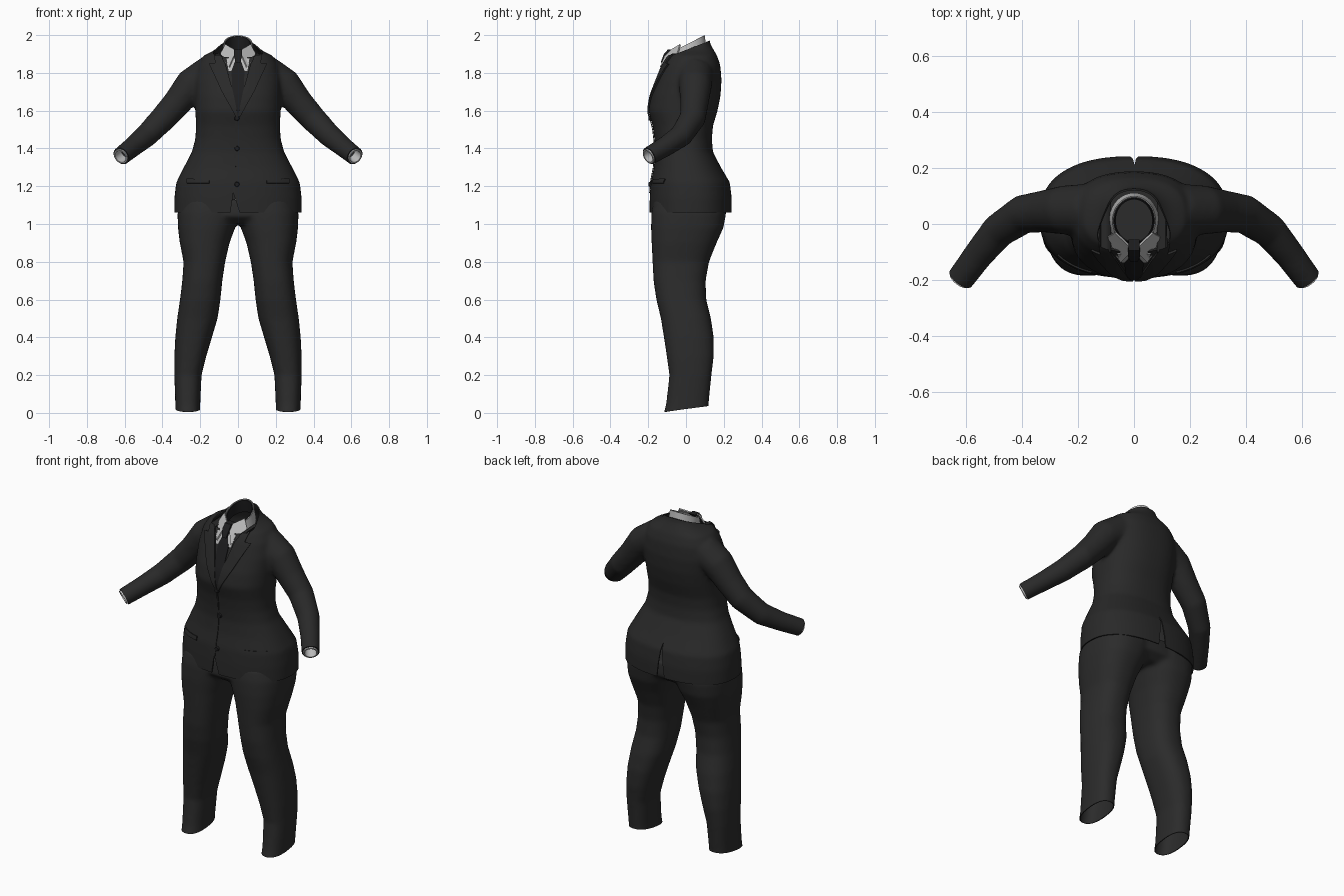
import bpy, bmesh, math
from mathutils import Vector
from mathutils.bvhtree import BVHTree

cube = bpy.data.objects.get("Cube")
if cube:
    bpy.data.objects.remove(cube)


def material(name, r, g, b):
    m = bpy.data.materials.new(name)
    m.use_nodes = True
    m.diffuse_color = (r, g, b, 1)
    m.node_tree.nodes["Principled BSDF"].inputs["Base Color"].default_value = (r, g, b, 1)
    return m


JACKET = material("charcoal jacket", .022, .022, .022)
TROUSERS = material("charcoal trousers", .024, .024, .024)
SHIRT = material("pale grey shirt", .5, .5, .5)
TIE = material("black tie", .013, .013, .014)


def make(name, bm, mat=None):
    me = bpy.data.meshes.new(name)
    bm.to_mesh(me)
    bm.free()
    ob = bpy.data.objects.new(name, me)
    bpy.context.collection.objects.link(ob)
    if mat:
        me.materials.append(mat)
    return ob


def bake(ob):
    """Replace an object's mesh by its modified result."""
    deps = bpy.context.evaluated_depsgraph_get()
    ob.data = bpy.data.meshes.new_from_object(ob.evaluated_get(deps))
    ob.modifiers.clear()


def finish(ob, thickness=0.0, offset=-1):
    if thickness:
        mod = ob.modifiers.new("thickness", 'SOLIDIFY')
        mod.thickness, mod.offset = thickness, offset
        bake(ob)
    bpy.ops.object.select_all(action='DESELECT')
    ob.select_set(True)
    bpy.context.view_layer.objects.active = ob
    bpy.ops.object.shade_smooth_by_angle(angle=math.radians(40))
    return ob


def skin(bm, rings, closed=True, caps=False):
    loops = [[bm.verts.new(p) for p in ring] for ring in rings]
    n = len(loops[0])
    for a, b in zip(loops, loops[1:]):
        for i in range(n if closed else n - 1):
            j = (i + 1) % n
            bm.faces.new((a[i], a[j], b[j], b[i]))
    if caps:
        bm.faces.new(loops[0][::-1])
        bm.faces.new(loops[-1])


def body_loft(bm, table, n=48, power=2.4):
    """Stack rounded rings: z, left x, right x, front y, back y."""
    def ring(z, x0, x1, y0, y1):
        for i in range(n):
            a = math.tau * i / n
            c, s = math.cos(a), math.sin(a)
            yield ((x0 + x1) / 2 + (x1 - x0) / 2 * math.copysign(abs(c) ** (2 / power), c),
                   (y0 + y1) / 2 + (y1 - y0) / 2 * math.copysign(abs(s) ** (2 / power), s), z)
    skin(bm, [list(ring(*row)) for row in table], caps=True)


def tube(bm, points):
    """Tapered capped tube through (x, y, z, radius) points."""
    cu = bpy.data.curves.new("path", 'CURVE')
    cu.dimensions, cu.bevel_depth, cu.bevel_resolution = '3D', 1, 6
    cu.use_fill_caps = True
    sp = cu.splines.new('POLY')
    sp.points.add(len(points) - 1)
    for p, (x, y, z, r) in zip(sp.points, points):
        p.co, p.radius = (x, y, z, 1), r
    ob = bpy.data.objects.new("path", cu)
    bpy.context.collection.objects.link(ob)
    me = bpy.data.meshes.new_from_object(ob.evaluated_get(bpy.context.evaluated_depsgraph_get()))
    bm.from_mesh(me)
    bpy.data.objects.remove(ob)


def fuse(name, bm, mat, cuts):
    """Blend overlapping volumes into one cloth skin, then trim its openings."""
    bmesh.ops.recalc_face_normals(bm, faces=bm.faces)
    ob = make(name, bm, mat)
    mod = ob.modifiers.new("blend", 'REMESH')
    mod.mode, mod.voxel_size = 'VOXEL', .011
    mod = ob.modifiers.new("relax", 'SMOOTH')
    mod.factor, mod.iterations = .5, 8
    bake(ob)
    bm = bmesh.new()
    bm.from_mesh(ob.data)
    for co, no in cuts:
        bmesh.ops.bisect_plane(bm, geom=bm.verts[:] + bm.edges[:] + bm.faces[:],
                               plane_co=co, plane_no=no, clear_outer=True)
    bm.to_mesh(ob.data)
    bm.free()
    ob.data.materials.clear()
    ob.data.materials.append(mat)
    return ob


# Jacket body and sleeves
torso = [(1.0, .335, -.19, .235), (1.06, .338, -.193, .242), (1.14, .337, -.192, .242),
         (1.22, .327, -.187, .232), (1.3, .287, -.17, .185), (1.38, .245, -.162, .143),
         (1.45, .226, -.167, .137), (1.52, .222, -.177, .143), (1.6, .226, -.199, .167),
         (1.68, .228, -.185, .183), (1.76, .23, -.155, .188), (1.84, .215, -.125, .182),
         (1.89, .185, -.098, .165), (1.92, .125, -.08, .148), (1.95, .092, -.06, .13),
         (2.03, .085, -.04, .115)]
arm = [(.16, .05, 1.79, .095), (.25, .05, 1.735, .088), (.32, .045, 1.645, .076),
       (.395, .035, 1.56, .07), (.485, -.025, 1.468, .062), (.555, -.11, 1.41, .054),
       (.618, -.195, 1.36, .05), (.65, -.238, 1.335, .05)]
wrist = Vector(arm[-2][:3])
reach = (wrist - Vector(arm[-3][:3])).normalized()


def flip(v, s):
    return Vector((v[0] * s, v[1], v[2]))


bm = bmesh.new()
body_loft(bm, [(z, -w, w, f, b) for z, w, f, b in torso])
for s in (1, -1):
    tube(bm, [(x * s, y, z, r) for x, y, z, r in arm])
jacket = fuse("jacket", bm, JACKET,
              [((0, 0, 1.06), (0, 0, -1)), ((0, .12, 1.968), (0, -.36, .93))]
              + [(flip(wrist, s), flip(reach, s)) for s in (1, -1)])
finish(jacket, .007)


# Back vent and front hem opening
def wedge(target, corners, y0, y1):
    bm = bmesh.new()
    skin(bm, [[(x, y, z) for x, z in corners] for y in (y0, y1)], caps=True)
    bmesh.ops.recalc_face_normals(bm, faces=bm.faces)
    cutter = make("vent_cutter", bm)
    cutter.hide_render = True
    mod = target.modifiers.new("vent", 'BOOLEAN')
    mod.operation, mod.object = 'DIFFERENCE', cutter
    bake(target)
    bpy.data.objects.remove(cutter)


wedge(jacket, [(.002, 1.26), (-.028, 1.03), (.028, 1.03)], .1, .4)
wedge(jacket, [(-.025, 1.165), (-.045, 1.03), (.018, 1.03)], -.4, -.1)
finish(jacket)

# Trousers
leg = [(-.05, .2, .328, -.13, .115), (.05, .2, .332, -.105, .12), (.2, .193, .337, -.088, .135),
       (.3, .168, .337, -.102, .147), (.4, .138, .332, -.117, .147), (.5, .108, .322, -.133, .132),
       (.6, .093, .307, -.157, .107), (.7, .083, .295, -.172, .104), (.8, .068, .288, -.177, .122),
       (.9, .045, .308, -.182, .162), (.98, .015, .318, -.185, .198), (1.06, -.02, .32, -.183, .213),
       (1.13, -.02, .3, -.17, .2)]
bm = bmesh.new()
for s in (1, -1):
    body_loft(bm, [(z, a * s, b * s, f, k) for z, a, b, f, k in leg])
body_loft(bm, [(z, -w, w, f, b) for z, w, f, b in
               [(1.0, .2, -.13, .15), (1.04, .31, -.18, .205), (1.13, .3, -.17, .2)]])
finish(fuse("trousers", bm, TROUSERS, [((0, -.12, .005), (0, .13, -1))]), .005)

# Shirt cuffs
for s, side in ((1, "left"), (-1, "right")):
    bm = bmesh.new()
    bmesh.ops.create_cone(bm, cap_ends=False, segments=32, radius1=.041, radius2=.041, depth=.06)
    ob = make(side + "_shirt_cuff", bm, SHIRT)
    ob.rotation_euler = flip(reach, s).to_track_quat('Z', 'Y').to_euler()
    ob.location = flip(wrist - reach * .022, s)
    finish(ob, .008)


# Shirt collar band with a dark lining
def band(name, shrink, mat):
    rings = []
    for drop, flare in ((.075, .012), (.03, .004), (0, 0)):
        rings.append([((.077 + flare - shrink) * math.cos(a),
                       .012 + (.087 + flare - shrink) * math.sin(a),
                       1.955 + .044 * math.sin(a) - drop - shrink * .5)
                      for a in [math.tau * i / 40 for i in range(40)]])
    bm = bmesh.new()
    skin(bm, rings)
    finish(make(name, bm, mat), .004)


band("shirt_collar_band", 0, SHIRT)
band("collar_lining", .008, TIE)

# Folded collar leaves
for s, side in ((1, "left"), (-1, "right")):
    bm = bmesh.new()
    skin(bm, [[(.066 * s, -.03, 1.95), (.006 * s, -.088, 1.915)],
              [(.092 * s, -.045, 1.9), (.022 * s, -.112, 1.885)],
              [(.064 * s, -.11, 1.855), (.046 * s, -.135, 1.83)]], closed=False)
    bmesh.ops.recalc_face_normals(bm, faces=bm.faces)
    finish(make(side + "_collar_leaf", bm, SHIRT), .008, 0)

# Flat pieces laid over the front of the jacket
surface = BVHTree.FromObject(jacket, bpy.context.evaluated_depsgraph_get())


def front_y(x, z):
    hit = surface.ray_cast(Vector((x, -1, z)), Vector((0, 1, 0)))[0]
    return hit.y if hit else -.08


def strip(name, rows, mat, lift=.001, thickness=.006, steps=6, cols=6):
    """Cloth strip given by rows of z, left x, right x."""
    fine = []
    for a, b in zip(rows, rows[1:]):
        fine += [[p + (q - p) * t / steps for p, q in zip(a, b)] for t in range(steps)]
    fine.append(rows[-1])
    grid = []
    for z, x0, x1 in fine:
        xs = [x0 + (x1 - x0) * i / cols for i in range(cols + 1)]
        grid.append([(x, front_y(x, z) - lift, z) for x in xs])
    bm = bmesh.new()
    skin(bm, grid, closed=False)
    bmesh.ops.recalc_face_normals(bm, faces=bm.faces)
    bm.normal_update()
    if sum(f.normal.y for f in bm.faces) > 0:
        bmesh.ops.reverse_faces(bm, faces=bm.faces)
    finish(make(name, bm, mat), thickness, 1)


strip("shirt_front", [(1.875, -.06, .06), (1.81, -.05, .05)], SHIRT, thickness=.003)
strip("tie_blade", [(1.865, -.014, .014), (1.81, -.034, .034), (1.7, -.03, .03), (1.57, -.006, .006)],
      TIE, thickness=.005)
for s, side in ((1, "left"), (-1, "right")):
    strip(side + "_lapel", [(z, a * s, b * s) for z, a, b in
          [(1.895, .125, .09), (1.85, .118, .07), (1.845, .15, .066), (1.7, .085, .026), (1.57, .012, 0)]],
          JACKET, thickness=.008)
    strip(side + "_pocket_flap", [(1.238, .15 * s, .27 * s), (1.215, .152 * s, .268 * s)], JACKET)
strip("front_closing_edge", [(1.57, -.014, -.004), (1.165, -.026, -.016)], JACKET, thickness=.004)

# Tie knot
bm = bmesh.new()
skin(bm, [[(x * w, y, z) for x, y in ((-1, f), (1, f), (1, f + .04), (-1, f + .04))]
          for z, w, f in ((1.925, .02, -.095), (1.9, .022, -.117), (1.855, .013, -.134))], caps=True)
bmesh.ops.recalc_face_normals(bm, faces=bm.faces)
finish(make("tie_knot", bm, TIE))

# Buttons
for i, z in enumerate((1.56, 1.4, 1.21)):
    bm = bmesh.new()
    bmesh.ops.create_cone(bm, cap_ends=True, segments=20, radius1=.014, radius2=.011, depth=.012)
    ob = make("button_%d" % (i + 1), bm, TIE)
    ob.rotation_euler.x = math.pi / 2
    ob.location = (-.006, front_y(-.006, z) - .004, z)
    finish(ob)
